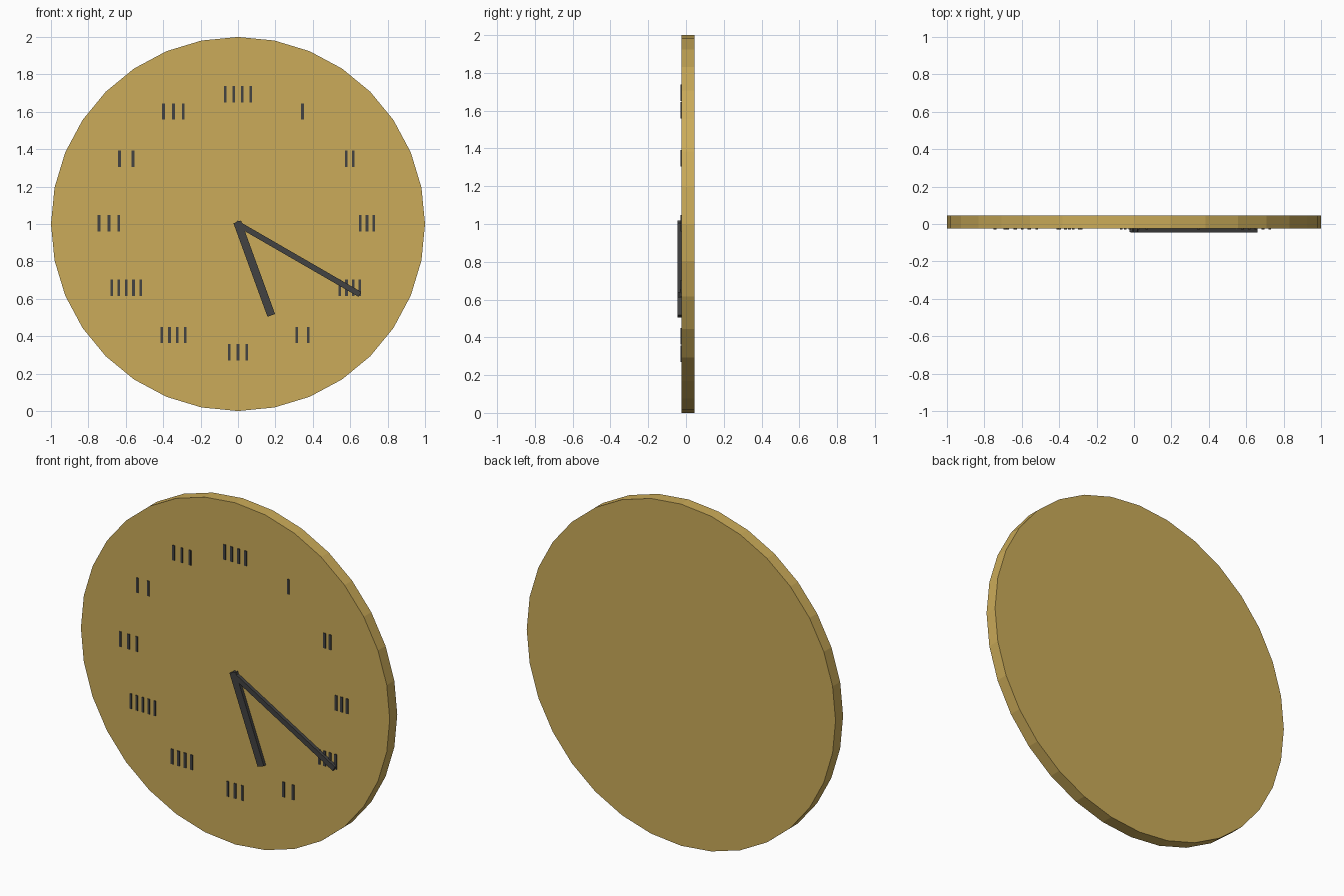
import bpy, bmesh
from math import sin, cos, pi, radians
from mathutils import Matrix, Vector

if "Cube" in bpy.data.objects:
    bpy.data.objects.remove(bpy.data.objects["Cube"])

CENTRE = Vector((0, 0, 1.0))
FACE_Y = -0.025


def material(name, rgb):
    m = bpy.data.materials.new(name)
    m.diffuse_color = (*rgb, 1)
    m.use_nodes = True
    m.node_tree.nodes["Principled BSDF"].inputs["Base Color"].default_value = m.diffuse_color
    return m


brass = material("brass", (0.60, 0.41, 0.10))
dark = material("dark", (0.055, 0.055, 0.055))


def finish(bm, name, mat):
    mesh = bpy.data.meshes.new(name)
    bm.to_mesh(mesh)
    bm.free()
    mesh.materials.append(mat)
    obj = bpy.data.objects.new(name, mesh)
    bpy.context.collection.objects.link(obj)
    return obj


def box(bm, centre, size, turn=0.0):
    m = (Matrix.Translation(centre) @ Matrix.Rotation(turn, 4, 'Y')
         @ Matrix.Diagonal((*size, 1)))
    bmesh.ops.create_cube(bm, size=1, matrix=m)


# Dial: flat 32-sided disc facing -y
bm = bmesh.new()
bmesh.ops.create_cone(
    bm, cap_ends=True, segments=32, radius1=1, radius2=1, depth=0.07,
    matrix=Matrix.Translation((0, 0.01, 1)) @ Matrix.Rotation(pi / 2, 4, 'X'))
finish(bm, "dial", brass)

# Hour markers: plain raised bars (number of bars, overall width) per hour
bars = [(1, 0.014), (2, 0.05), (3, 0.085), (4, 0.12), (2, 0.075), (3, 0.107),
        (4, 0.14), (5, 0.17), (3, 0.12), (2, 0.086), (3, 0.12), (4, 0.15)]
for hour, (count, width) in enumerate(bars, 1):
    a = radians(30 * hour)
    bm = bmesh.new()
    for i in range(count):
        dx = (i / (count - 1) - 0.5) * (width - 0.014) if count > 1 else 0
        pos = CENTRE + Vector((0.69 * sin(a) + dx, -0.026, 0.69 * cos(a) + 0.004))
        box(bm, pos, (0.014, 0.008, 0.088))
    finish(bm, f"hour_marker_{hour}", dark)


# Hands: slim bars from the middle, angle clockwise from the top
def hand(name, degrees, length, width, front):
    a = radians(degrees)
    back = 0.012
    mid = (length - back) / 2
    bm = bmesh.new()
    box(bm, CENTRE + Vector((mid * sin(a), (front + FACE_Y) / 2, mid * cos(a))),
        (width, FACE_Y - front, length + back), a)
    finish(bm, name, dark)


hand("hour_hand", 160, 0.52, 0.043, -0.044)
hand("minute_hand", 120, 0.753, 0.03, -0.045)
